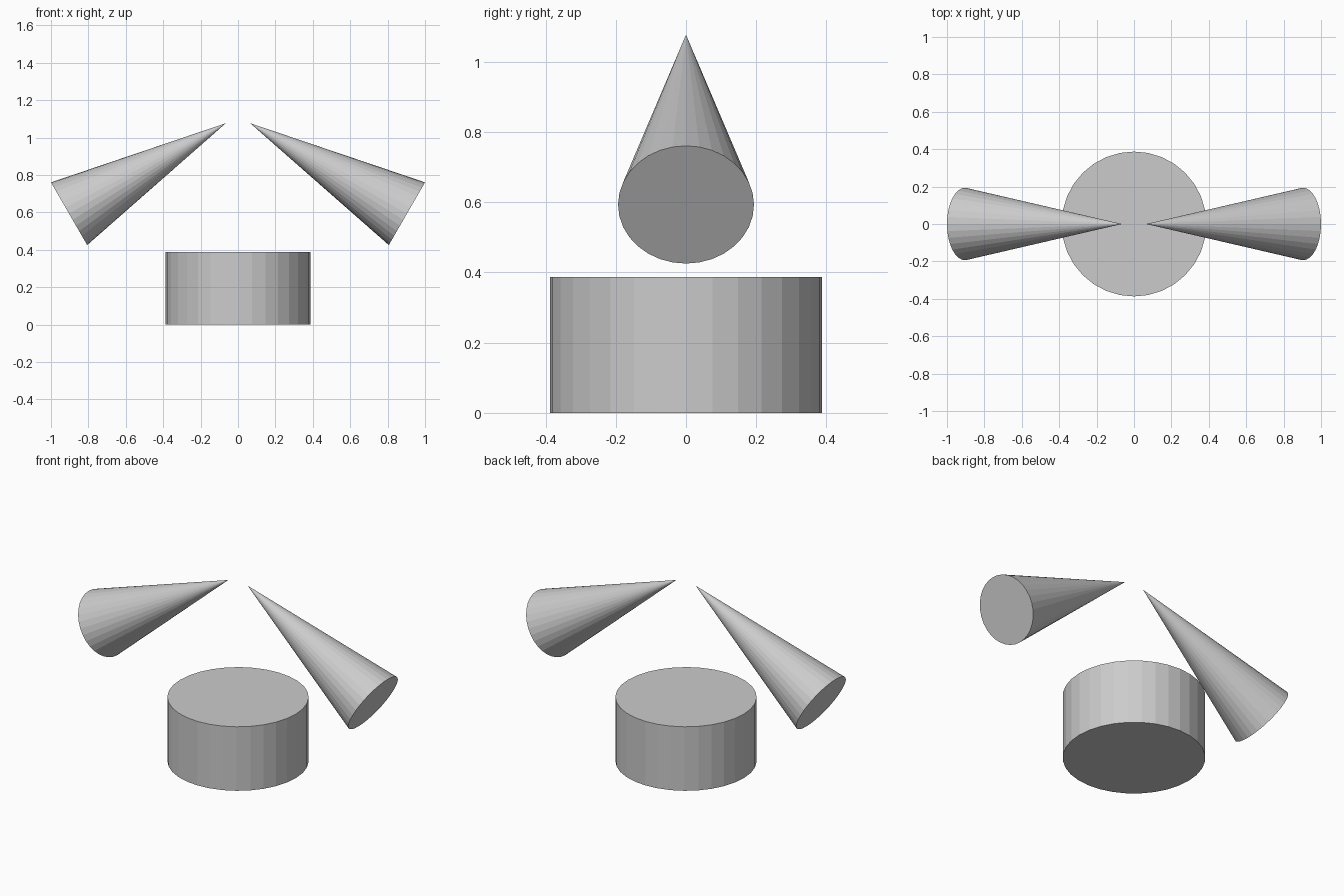
import bpy
from math import radians

if "Cube" in bpy.data.objects:
    bpy.data.objects.remove(bpy.data.objects["Cube"])

S = 0.3872  # base unit: drum radius and height

# Drum standing on the ground
bpy.ops.mesh.primitive_cylinder_add(vertices=32, radius=S, depth=S, location=(0, 0, S / 2))
bpy.context.object.name = "drum_body"

# Two cones leaning inward, tips nearly meeting above the drum
for name, side in (("left_cone", -1), ("right_cone", 1)):
    bpy.ops.mesh.primitive_cone_add(
        vertices=32, radius1=S / 2, radius2=0, depth=2.5 * S,
        location=(side * 1.25 * S, 0, 0.835),
        rotation=(0, radians(-60 * side), 0))
    bpy.context.object.name = name
